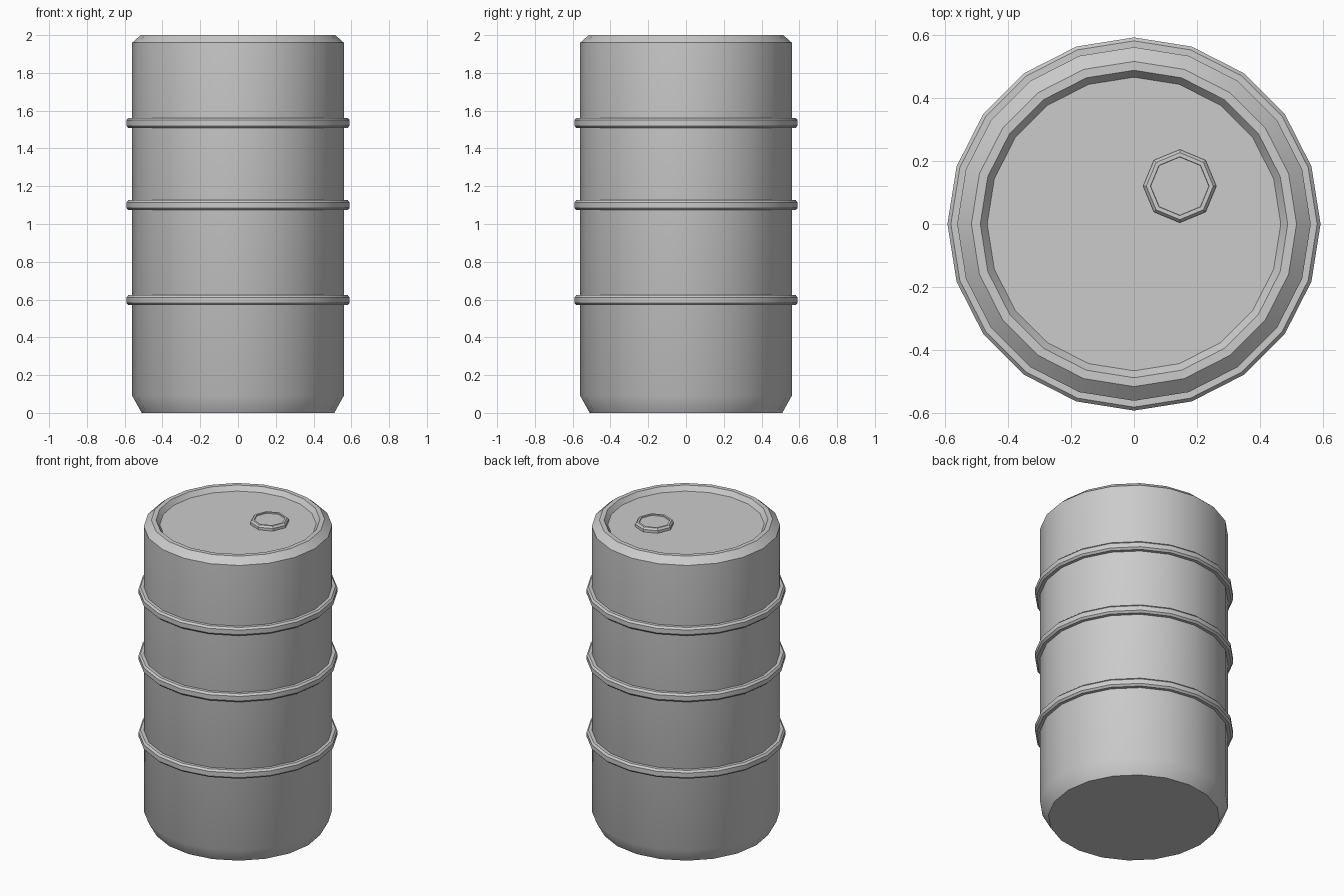
import bpy, bmesh
from math import sin, cos, pi, radians

if "Cube" in bpy.data.objects:
    bpy.data.objects.remove(bpy.data.objects["Cube"])


def lathe(name, profile, sides, center=(0, 0), loop=False):
    """Revolve (radius, z) points about a vertical axis; cap open ends."""
    bm = bmesh.new()
    rings = [[bm.verts.new((center[0] + r * cos(2 * pi * i / sides),
                            center[1] + r * sin(2 * pi * i / sides), z))
              for i in range(sides)] for r, z in profile]
    pairs = list(zip(rings, rings[1:]))
    if loop:
        pairs.append((rings[-1], rings[0]))
    else:
        bm.faces.new(rings[0][::-1])
        bm.faces.new(rings[-1])
    for a, b in pairs:
        for i in range(sides):
            j = (i + 1) % sides
            bm.faces.new((a[i], a[j], b[j], b[i]))
    bmesh.ops.recalc_face_normals(bm, faces=bm.faces)
    me = bpy.data.meshes.new(name)
    bm.to_mesh(me)
    bm.free()
    ob = bpy.data.objects.new(name, me)
    bpy.context.collection.objects.link(ob)
    bpy.ops.object.select_all(action='DESELECT')
    ob.select_set(True)
    bpy.context.view_layer.objects.active = ob
    bpy.ops.object.shade_smooth_by_angle(angle=radians(30))
    return ob


# Drum body with bevelled ends and a recessed lid
lathe("drum_body", [(0.51, 0), (0.56, 0.09), (0.56, 1.96), (0.515, 2.0),
                    (0.487, 2.0), (0.465, 1.97)], 20)

# Three raised hoops
for label, z in (("lower", 0.597), ("middle", 1.1), ("upper", 1.535)):
    lathe(label + "_hoop", [(0.55, z - 0.027), (0.58, z - 0.027),
                            (0.591, z - 0.015), (0.591, z + 0.015),
                            (0.58, z + 0.027), (0.55, z + 0.027)], 20, loop=True)

# Octagonal filler cap with a shallow dished top
lathe("filler_cap", [(0.116, 1.965), (0.116, 1.987), (0.106, 1.999),
                     (0.093, 1.999), (0.092, 1.992)], 8, (0.145, 0.12))
